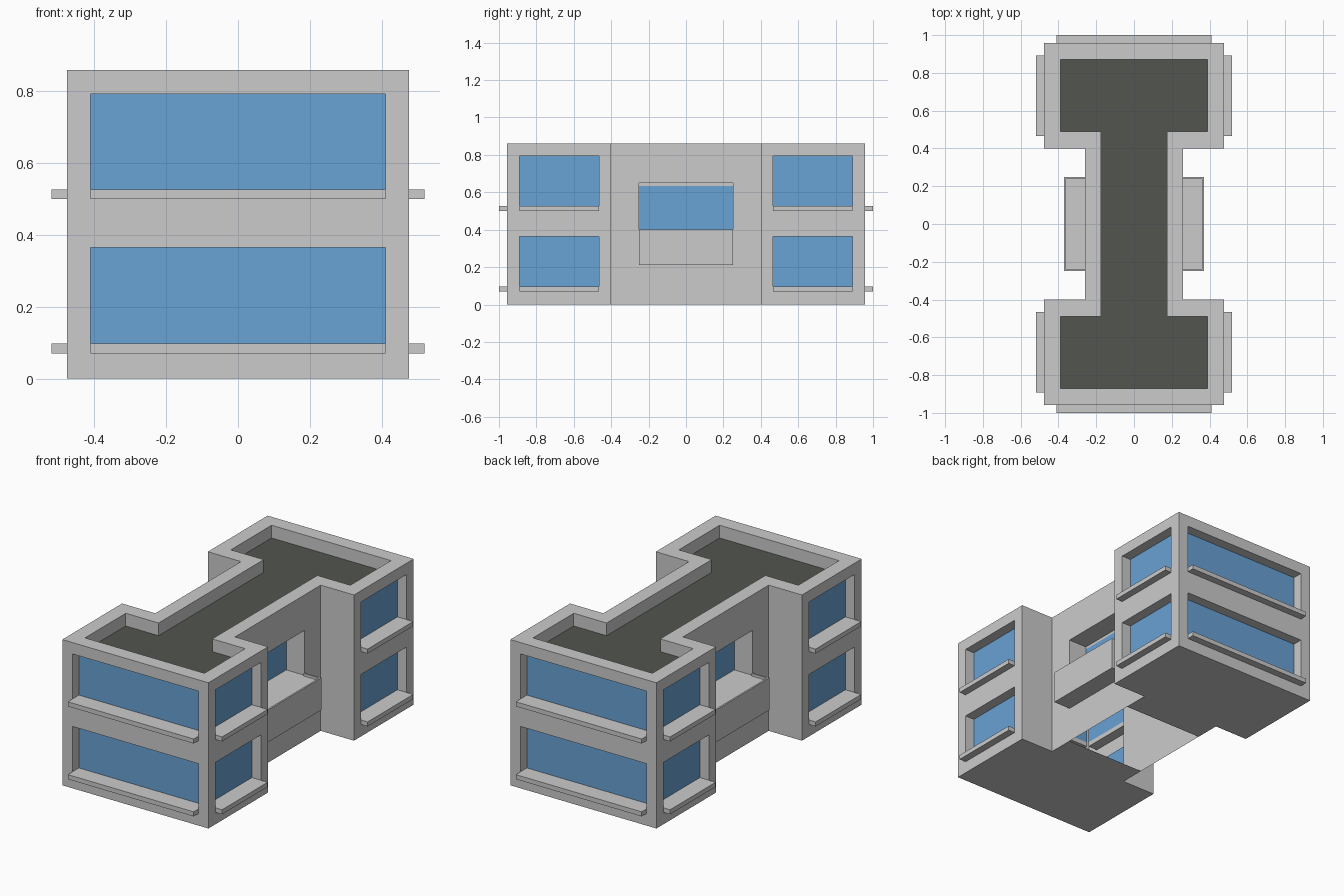
import bpy, bmesh
from mathutils import Vector

if "Cube" in bpy.data.objects:
    bpy.data.objects.remove(bpy.data.objects["Cube"])

H, ROOF_Z = 0.86, 0.785


def footprint(ex, ey, iy, mx):
    """Counter-clockwise I-shaped outline."""
    half = [(mx, -iy), (mx, iy), (ex, iy), (ex, ey)]
    right = [(ex, -ey), (ex, -iy)] + half
    return [Vector((x, y, 0)) for x, y in right + [(-x, -y) for x, y in right]]


def face(bm, pts):
    bm.faces.new([bm.verts.new(p) for p in pts])


def box(bm, lo, hi):
    r = bmesh.ops.create_cube(bm, size=1)
    for v in r["verts"]:
        v.co = [(a + b) / 2 + c * abs(b - a) for a, b, c in zip(lo, hi, v.co)]


def finish(bm, name, color=None):
    bmesh.ops.remove_doubles(bm, verts=bm.verts, dist=1e-5)
    mesh = bpy.data.meshes.new(name)
    bm.to_mesh(mesh)
    bm.free()
    if color:
        mat = bpy.data.materials.new(name)
        mat.diffuse_color = (*color, 1)
        mat.use_nodes = True
        mat.node_tree.nodes["Principled BSDF"].inputs["Base Color"].default_value = mat.diffuse_color
        mesh.materials.append(mat)
    ob = bpy.data.objects.new(name, mesh)
    bpy.context.collection.objects.link(ob)


shell, glass, sills, balconies, roof = (bmesh.new() for _ in range(5))


def wall(p, q, wins, depth, head=0):
    """Wall from p to q with recessed windows (u0, u1, z0, z1)."""
    d = (q - p).normalized()
    n = d.cross(Vector((0, 0, 1)))

    def at(u, z, out=0):
        return p + d * u + n * out + Vector((0, 0, z))

    us = sorted({0, (q - p).length} | {w for win in wins for w in win[:2]})
    zs = sorted({0, H} | {w for win in wins for w in win[2:]})
    for a, b in zip(us, us[1:]):
        for c, e in zip(zs, zs[1:]):
            u, z = (a + b) / 2, (c + e) / 2
            if not any(w[0] < u < w[1] and w[2] < z < w[3] for w in wins):
                face(shell, [at(a, c), at(b, c), at(b, e), at(a, e)])
    for a, b, c, e in wins:
        ring = [(a, c), (b, c), (b, e), (a, e)]
        for s, t in zip(ring, ring[1:] + ring[:1]):
            face(shell, [at(*s), at(*t), at(*t, -depth), at(*s, -depth)])
        top = e - head
        face(glass, [at(a, c, -depth), at(b, c, -depth), at(b, top, -depth), at(a, top, -depth)])
        if head:  # strip above the glass
            face(shell, [at(a, top, -depth), at(b, top, -depth), at(b, e, -depth), at(a, e, -depth)])
        else:  # sill
            box(sills, at(a, c, -depth), at(b, c + 0.027, 0.043))


# Outer walls, window layout chosen by wall length
outer = footprint(0.477, 0.957, 0.40, 0.26)
inner = footprint(0.39, 0.87, 0.49, 0.175)
M = 0.066
for i, p in enumerate(outer):
    q = outer[(i + 1) % 12]
    L = (q - p).length
    if L < 0.3:
        wall(p, q, [], 0)
    elif abs(L - 0.8) < 0.01:
        wall(p, q, [(0.15, 0.65, 0.385, 0.65)], 0.12, 0.015)
    else:
        wall(p, q, [(M, L - M, 0.07, 0.365), (M, L - M, 0.50, 0.793)], 0.06)

# Parapet top and inner faces
top, low = Vector((0, 0, H)), Vector((0, 0, ROOF_Z))
for i in range(12):
    j = (i + 1) % 12
    face(shell, [outer[i] + top, outer[j] + top, inner[j] + top, inner[i] + top])
    face(shell, [inner[i] + top, inner[j] + top, inner[j] + low, inner[i] + low])
face(roof, [p + low for p in inner])

# Undersides of the two end blocks (middle is open)
for s in (-1, 1):
    for x, y0, y1 in ((0.477, 0.40, 0.957), (0.26, 0.25, 0.40)):
        a, b = sorted((s * y0, s * y1))
        face(shell, [(-x, a, 0), (-x, b, 0), (x, b, 0), (x, a, 0)])

    # Balcony slab with thin rim
    box(balconies, (s * 0.26, -0.25, 0.21), (s * 0.37, 0.25, 0.385))
    box(balconies, (s * 0.36, -0.25, 0.385), (s * 0.37, 0.25, 0.40))
    for t in (-1, 1):
        box(balconies, (s * 0.26, t * 0.24, 0.385), (s * 0.36, t * 0.25, 0.40))

finish(shell, "building_walls")
finish(sills, "window_sills")
finish(balconies, "balconies")
finish(glass, "window_glass", (0.14, 0.36, 0.66))
finish(roof, "flat_roof", (0.085, 0.09, 0.08))
